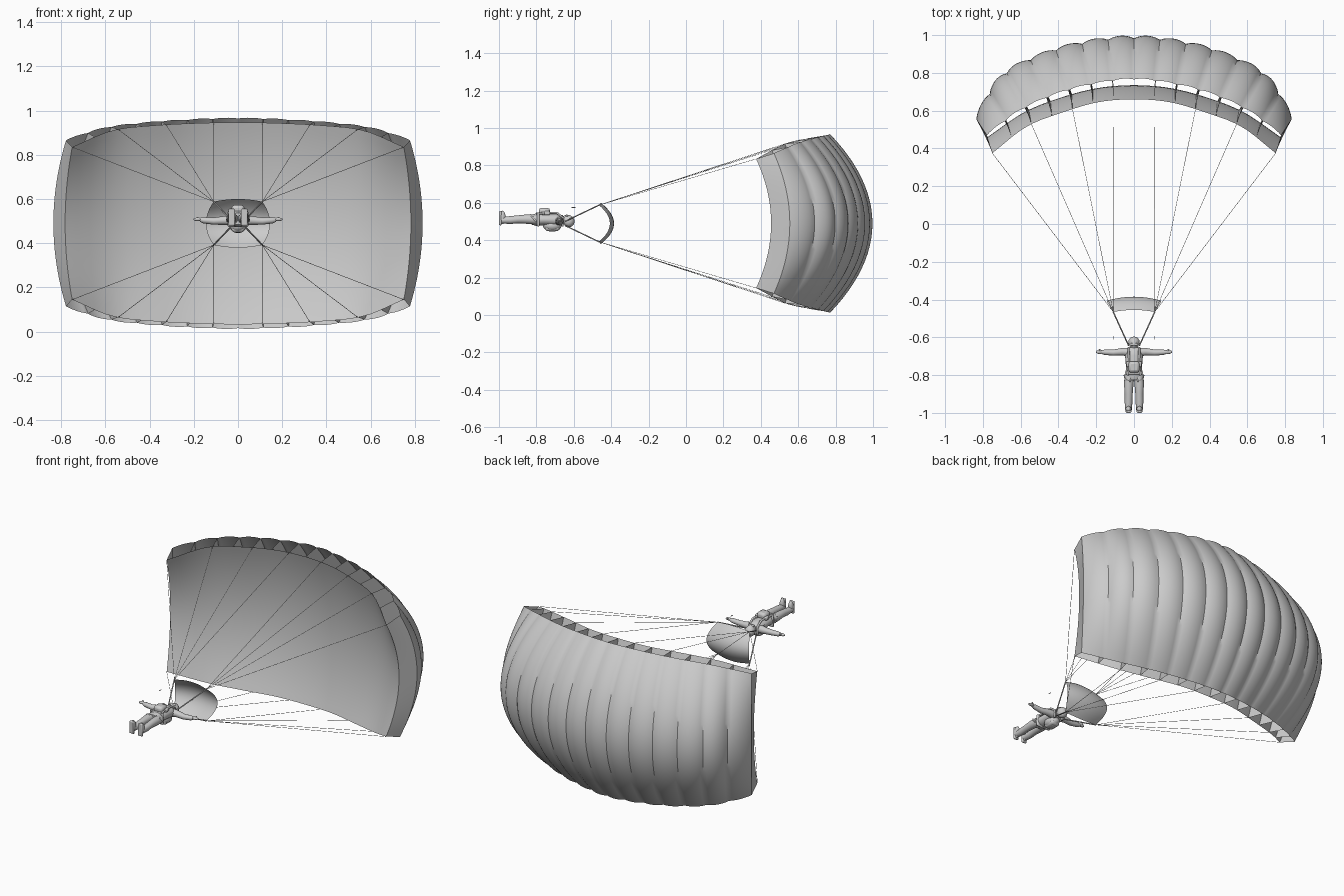
import bpy, math
from mathutils import Vector

cube = bpy.data.objects.get("Cube")
if cube:
    bpy.data.objects.remove(cube)

grey = bpy.data.materials.new("light grey")
grey.use_nodes = True
grey.diffuse_color = (0.6, 0.6, 0.6, 1)
grey.node_tree.nodes["Principled BSDF"].inputs["Base Color"].default_value = (0.6, 0.6, 0.6, 1)

MID_Z = 0.49
CELLS = 14


def finish(ob, angle=40):
    ob.data.materials.append(grey)
    bpy.ops.object.select_all(action='DESELECT')
    ob.select_set(True)
    bpy.context.view_layer.objects.active = ob
    bpy.ops.object.shade_smooth_by_angle(angle=math.radians(angle))
    return ob


def sheet(name, fn, nu, nv, u0=-1, u1=1):
    """Grid surface from a function of (u, v), v running over -1..1."""
    verts = [fn(u0 + (u1 - u0) * i / nu, -1 + 2 * j / nv)
             for i in range(nu + 1) for j in range(nv + 1)]
    row = nv + 1
    faces = [(i * row + j, (i + 1) * row + j, (i + 1) * row + j + 1, i * row + j + 1)
             for i in range(nu) for j in range(nv)]
    me = bpy.data.meshes.new(name)
    me.from_pydata(verts, [], faces)
    ob = bpy.data.objects.new(name, me)
    bpy.context.collection.objects.link(ob)
    return finish(ob)


def tube(name, pts, radii, sides=1, flat=1.0):
    """Round tube through points; flat squashes it in depth (z) about its first point."""
    cu = bpy.data.curves.new(name, 'CURVE')
    cu.dimensions = '3D'
    cu.bevel_depth = 1
    cu.bevel_resolution = sides
    cu.use_fill_caps = True
    sp = cu.splines.new('POLY')
    sp.points.add(len(pts) - 1)
    base = Vector(pts[0])
    for p, co, r in zip(sp.points, pts, radii):
        p.co = (*(Vector(co) - base), 1)
        p.radius = r
    tmp = bpy.data.objects.new(name, cu)
    bpy.context.collection.objects.link(tmp)
    bpy.context.view_layer.update()
    me = bpy.data.meshes.new_from_object(tmp.evaluated_get(bpy.context.evaluated_depsgraph_get()))
    bpy.data.objects.remove(tmp)
    ob = bpy.data.objects.new(name, me)
    ob.location = base
    ob.scale.z = flat
    bpy.context.collection.objects.link(ob)
    return finish(ob, 60)


def ball(name, loc, size):
    bpy.ops.mesh.primitive_uv_sphere_add(segments=16, ring_count=10, radius=1, location=loc)
    ob = bpy.context.object
    ob.name = name
    ob.scale = size
    return finish(ob)


def box(name, loc, size, bevel=0.006):
    bpy.ops.mesh.primitive_cube_add(size=1, location=loc)
    ob = bpy.context.object
    ob.name = name
    ob.scale = size
    bpy.ops.object.transform_apply(location=False, rotation=False)
    mod = ob.modifiers.new("soft edges", 'BEVEL')
    mod.width = bevel
    mod.segments = 2
    return finish(ob)


# Span curves: (x, y, half height) from the centre to the wing tip
OUT_MID = [(0, .983, 0), (.24, .96, 0), (.48, .895, 0), (.70, .775, 0), (.835, .555, 0)]
OUT_EDGE = [(0, .765, .474), (.20, .742, .468), (.40, .69, .455), (.60, .60, .43), (.778, .47, .375)]
IN_MID = [(0, .735, 0), (.19, .72, 0), (.385, .67, 0), (.585, .59, 0), (.782, .455, 0)]
IN_EDGE = [(0, .66, .457), (.19, .645, .453), (.38, .59, .443), (.57, .515, .42), (.75, .375, .345)]


def spline(table, u):
    """Smooth curve through a half-span table, mirrored for negative u."""
    pts = [Vector(p) for p in table]
    pts = [Vector((-pts[1].x, *pts[1][1:]))] + pts + [2 * pts[-1] - pts[-2]]
    t = min(abs(u), 1) * 4
    i = min(int(t), 3)
    t -= i
    a, b, c, d = pts[i:i + 4]
    p = .5 * (2 * b + (c - a) * t + (2 * a - 5 * b + 4 * c - d) * t ** 2
              + (3 * b - a - 3 * c + d) * t ** 3)
    if u < 0:
        p.x = -p.x
    return p


def skin(mid, edge, u, v):
    p = spline(mid, u).lerp(spline(edge, u), v * v)
    return Vector((p.x, p.y, MID_Z + math.copysign(spline(edge, u).z, v) * abs(v)))


def outer(u, v):
    p = skin(OUT_MID, OUT_EDGE, u, v)
    puff = abs(math.sin((u + 1) / 2 * CELLS * math.pi)) ** .8
    return p + (p - Vector((0, 0, MID_Z))).normalized() * (.016 - .008 * v * v) * puff


def inner(u, v):
    return skin(IN_MID, IN_EDGE, u, v)


# Canopy: puffed outer skin, flatter inner skin, cell ribs and tip panels
sheet("canopy_outer_skin", outer, CELLS * 8, 24)
sheet("canopy_inner_skin", inner, CELLS * 2, 24)
for k in range(1, CELLS):
    s = -1 + 2 * k / CELLS
    sheet("canopy_rib", lambda t, v: inner(s, v).lerp(outer(s, v), t), 1, 24, 0, 1)
for s in (-1, 1):
    sheet("tip_panel", lambda t, v: inner(s, v).lerp(outer(s, v), t), 2, 24, 0, 1)

# Slider: small curved sheet above the jumper
sheet("slider", lambda u, v: ((.145 - .035 * v * v) * u, -.385 - .07 * v * v - .022 * u * u * (1 - .5 * v * v),
                              MID_Z + (.11 - .012 * u * u) * v), 12, 16)

# Suspension lines, risers and brake handles
for s in (-1, 1):
    for w in (-1, 1):
        corner = Vector((s * .11, -.465, MID_Z + w * .098))
        for u in (1 / 7, 3 / 7, 5 / 7, 1):
            tube("suspension_line", [corner, inner(s * u, w)], [.0011] * 2)
        tube("riser", [corner, (s * .028, -.645, .49 + w * .012)], [.0035] * 2)
    tube("brake_handle", [(s * .11, -.612, .575), (s * .11, -.592, .575)], [.002] * 2)

# Jumper: lies along y with the chest towards +z
tube("torso", [(0, -.825, .51), (0, -.80, .51), (0, -.76, .51), (0, -.70, .508), (0, -.668, .505), (0, -.655, .50)],
     [.036, .046, .042, .047, .040, .02], 5, .75)
tube("neck", [(0, -.67, .503), (0, -.64, .503)], [.018, .017], 3)
ball("head", (0, -.634, .508), (.025, .034, .028))
ball("helmet", (0, -.626, .501), (.030, .030, .032))
box("goggles", (0, -.638, .531), (.036, .014, .012), .004)
ball("backpack", (0, -.715, .478), (.038, .05, .032))
box("backpack_flap", (0, -.715, .464), (.056, .075, .03), .012)
box("chest_pack", (0, -.757, .553), (.058, .06, .04), .014)
box("waist_belt", (0, -.79, .51), (.094, .014, .072), .006)
for s in (-1, 1):
    tube("leg", [(s * .024, -.80, .51), (s * .028, -.85, .513), (s * .028, -.90, .512),
                 (s * .029, -.94, .508), (s * .029, -.985, .507)],
         [.026, .025, .021, .021, .017], 4)
    box("boot_sole", (s * .029, -.993, .518), (.03, .014, .076), .005)
    ball("boot_foot", (s * .029, -.982, .522), (.016, .018, .036))
    tube("arm", [(s * .032, -.678, .503), (s * .06, -.676, .503), (s * .11, -.681, .50),
                 (s * .155, -.679, .504), (s * .17, -.678, .506)],
         [.023, .020, .016, .014, .010], 4)
    ball("hand", (s * .182, -.677, .508), (.02, .011, .008))
    tube("thumb", [(s * .175, -.672, .51), (s * .185, -.664, .514)], [.005, .004], 2)
    tube("shoulder_strap", [(s * .026, -.66, .475), (s * .028, -.656, .52), (s * .028, -.69, .546),
                            (s * .026, -.75, .546), (s * .035, -.80, .542)], [.006] * 5, 2)
    tube("leg_strap", [(s * .05, -.80, .50), (s * .045, -.825, .528), (s * .02, -.832, .536),
                       (s * .006, -.82, .51)], [.005] * 4, 2)
    box("side_pouch", (s * .03, -.742, .545), (.02, .03, .022), .006)
